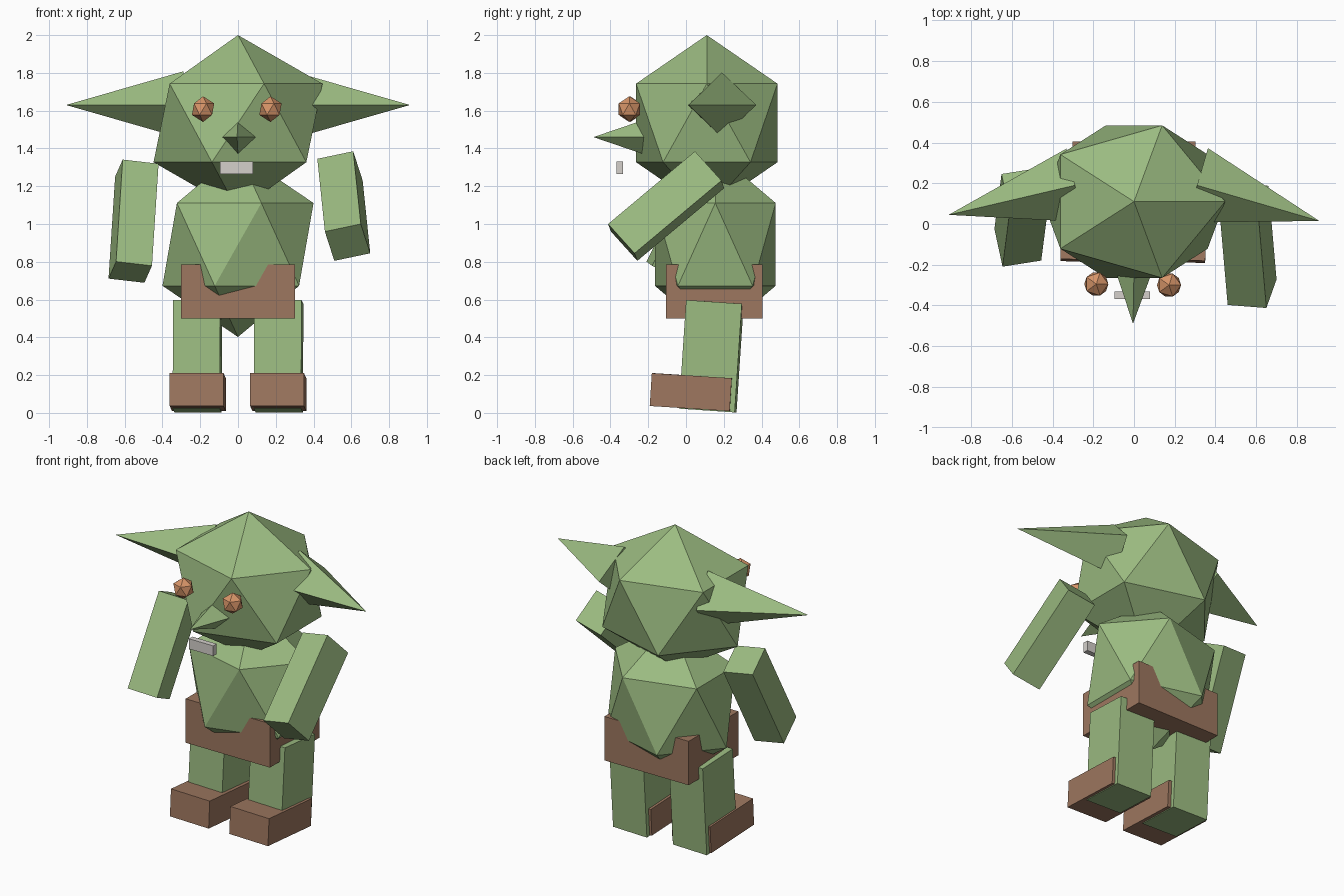
import bpy
import bmesh
from mathutils import Matrix, Vector

cube = bpy.data.objects.get("Cube")
if cube:
    bpy.data.objects.remove(cube, do_unlink=True)


def material(name, rgb):
    mat = bpy.data.materials.new(name)
    mat.use_nodes = True
    color = (*rgb, 1.0)
    mat.diffuse_color = color
    mat.node_tree.nodes["Principled BSDF"].inputs["Base Color"].default_value = color
    return mat


green = material("leaf green", (0.33, 0.50, 0.22))
brown = material("leather brown", (0.34, 0.185, 0.115))
orange = material("eye orange", (0.68, 0.30, 0.14))
grey = material("tooth grey", (0.66, 0.63, 0.60))


def add_part(name, mat, shape, centre, u, v, w):
    """Unit shape stretched along the three axis vectors u, v, w."""
    bm = bmesh.new()
    if shape == "box":
        bmesh.ops.create_cube(bm, size=1)
    elif shape == "ball":
        bmesh.ops.create_icosphere(bm, subdivisions=1, radius=1)
    else:
        bmesh.ops.create_cone(bm, cap_ends=True, segments=4, radius1=1, radius2=0, depth=1)
        bmesh.ops.remove_doubles(bm, verts=bm.verts, dist=0.0001)
    frame = Matrix((u, v, w)).transposed().to_4x4()
    bm.transform(Matrix.Translation(centre) @ frame)
    bmesh.ops.recalc_face_normals(bm, faces=bm.faces)
    mesh = bpy.data.meshes.new(name)
    bm.to_mesh(mesh)
    bm.free()
    mesh.materials.append(mat)
    obj = bpy.data.objects.new(name, mesh)
    bpy.context.collection.objects.link(obj)


def ball(name, mat, centre, rx, ry, rz):
    add_part(name, mat, "ball", centre, (rx, 0, 0), (0, ry, 0), (0, 0, rz))


def box(name, mat, centre, sx, sy, sz):
    add_part(name, mat, "box", centre, (sx, 0, 0), (0, sy, 0), (0, 0, sz))


def spike(name, base, tip, wide, high):
    """Four-sided point from a base centre to a tip."""
    base, tip = Vector(base), Vector(tip)
    axis = tip - base
    side = Vector((0, 0, 1)).cross(axis).normalized() * wide
    add_part(name, green, "spike", (base + tip) / 2, side, (0, 0, high), axis)


# Faceted head and body
ball("head", green, (0, 0.11, 1.535), 0.5, 0.44, 0.465)
ball("body", green, (0, 0.155, 0.892), 0.447, 0.376, 0.49)

# Ears and nose
spike("left_ear", (0.31, 0.19, 1.63), (0.91, 0.015, 1.63), 0.19, 0.172)
spike("right_ear", (-0.29, 0.19, 1.63), (-0.91, 0.045, 1.63), 0.185, 0.178)
spike("nose", (0, -0.22, 1.46), (-0.005, -0.49, 1.46), 0.094, 0.092)

# Eyes and mouth
ball("left_eye", orange, (0.172, -0.30, 1.608), 0.066, 0.066, 0.068)
ball("right_eye", orange, (-0.185, -0.295, 1.608), 0.066, 0.066, 0.068)
box("mouth", grey, (-0.008, -0.35, 1.298), 0.175, 0.035, 0.066)

# Arms, swung forward by different amounts
add_part("left_arm", green, "box", (0.56, -0.105, 1.095),
         (0.19, -0.015, 0.04), (0.05, 0.14, -0.155), (0.04, -0.46, -0.385))
add_part("right_arm", green, "box", (-0.553, 0.033, 1.015),
         (0.19, 0.03, -0.022), (-0.04, 0.185, -0.09), (-0.035, -0.27, -0.54))

# Trousers block that the body bulges through
box("trousers", brown, (0, 0.15, 0.643), 0.605, 0.51, 0.285)

# Legs and boots, leaning slightly
for label, side in (("left", 1), ("right", -1)):
    add_part(label + "_leg", green, "box", (side * 0.215, 0.134, 0.30),
             (0.25, -0.01, 0), (0.01, 0.295, -0.02), (0.003, 0.038, 0.575))
    add_part(label + "_boot", brown, "box", (side * 0.213, 0.03, 0.11),
             (0.285, -0.01, 0), (0.012, 0.423, -0.027), (0, 0.011, 0.174))
